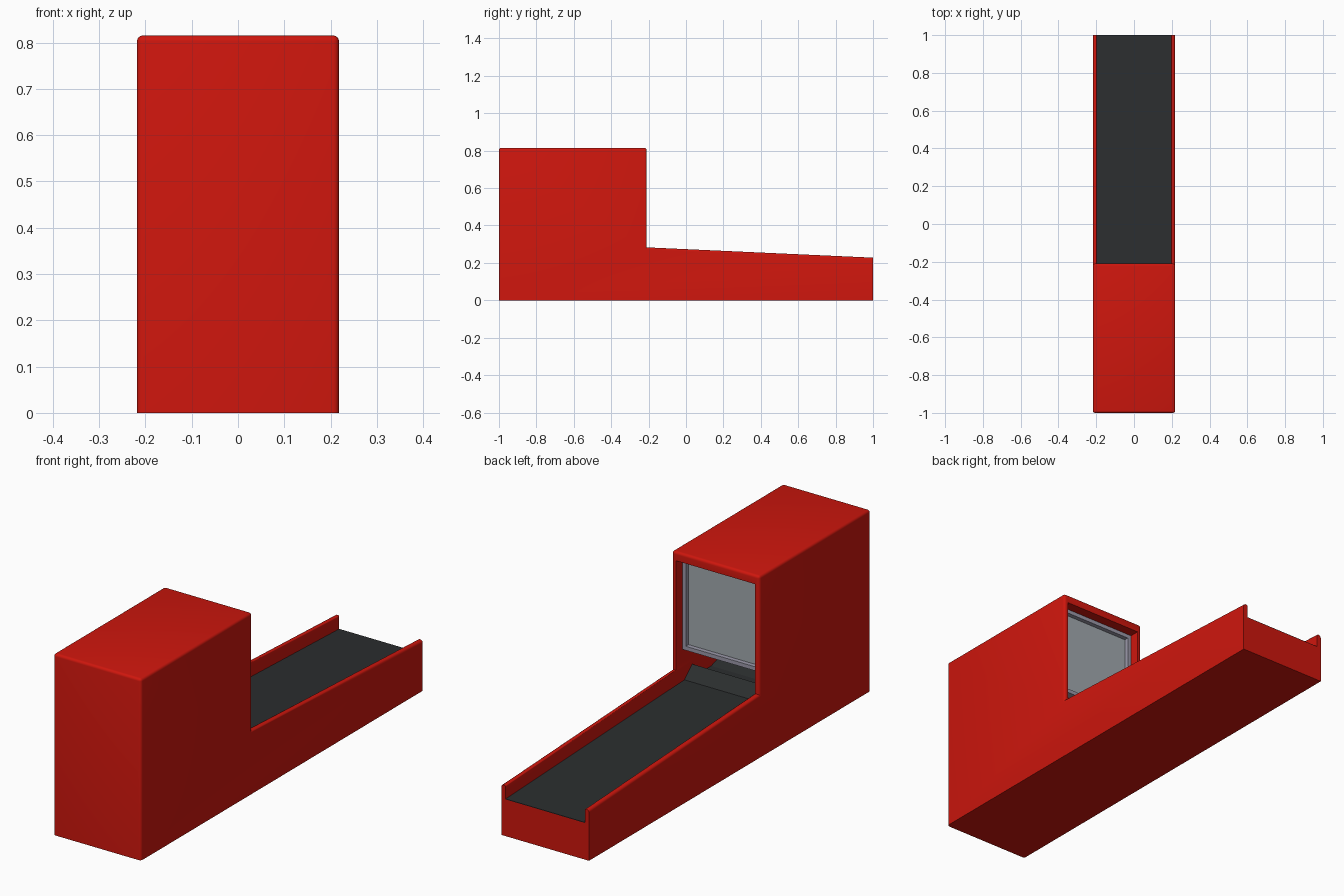
import bpy, bmesh

if "Cube" in bpy.data.objects:
    bpy.data.objects.remove(bpy.data.objects["Cube"])

W, INNER = 0.218, 0.197        # half widths: outside and between the rails
RAIL_A, RAIL_B = 0.283, 0.228  # rail height at the cabinet and at the open end
HEAD_Y, TOP = -0.21, 0.815


def material(name, rgb):
    m = bpy.data.materials.new(name)
    m.diffuse_color = (*rgb, 1)
    m.use_nodes = True
    m.node_tree.nodes["Principled BSDF"].inputs["Base Color"].default_value = m.diffuse_color
    return m


red = material("red_paint", (0.62, 0.008, 0.004))
dark = material("dark_lane", (0.024, 0.027, 0.028))
grey = material("pale_grey", (0.36, 0.40, 0.43))
lilac = material("frame_grey", (0.33, 0.32, 0.40))


def extrude_x(name, profile, half, mat=None):
    """Extrude a closed (y, z) profile across x."""
    bm = bmesh.new()
    f = bm.faces.new([bm.verts.new((-half, y, z)) for y, z in profile])
    r = bmesh.ops.extrude_face_region(bm, geom=[f])
    bmesh.ops.translate(bm, vec=(2 * half, 0, 0),
                        verts=[v for v in r["geom"] if isinstance(v, bmesh.types.BMVert)])
    bmesh.ops.recalc_face_normals(bm, faces=bm.faces)
    me = bpy.data.meshes.new(name)
    bm.to_mesh(me)
    bm.free()
    ob = bpy.data.objects.new(name, me)
    bpy.context.collection.objects.link(ob)
    if mat:
        me.materials.append(mat)
    return ob


def round_edges(ob, test, radius):
    bm = bmesh.new()
    bm.from_mesh(ob.data)
    edges = [e for e in bm.edges if test(*[v.co for v in e.verts])]
    bmesh.ops.bevel(bm, geom=edges, offset=radius, segments=4, profile=0.5, affect="EDGES")
    bm.to_mesh(ob.data)
    bm.free()


def box(name, x, y, z, mat):
    ob = extrude_x(name, [(y[0], z[0]), (y[1], z[0]), (y[1], z[1]), (y[0], z[1])],
                   (x[1] - x[0]) / 2, mat)
    ob.location.x = (x[0] + x[1]) / 2
    return ob


# cabinet: stepped side profile with softened upper edges
cabinet = extrude_x("cabinet", [(-1, 0), (1, 0), (1, RAIL_B), (HEAD_Y, RAIL_A),
                                (HEAD_Y, TOP), (-1, TOP)], W, red)


def outer(a, b):
    across = abs(a.x - b.x) > 0.1
    if across:
        return min(a.z, b.z) > 0.8
    upper = min(a.z, b.z) > 0.2
    front = max(a.y, b.y) < -0.99
    return upper or front


round_edges(cabinet, outer, 0.012)

# lane trough and target recess cut out in one piece
lane = [(1, 0.165), (-0.27, 0.215), (-0.325, 0.265), (-0.34, 0.205),
        (-0.46, 0.205), (-0.8, 0.30)]
cutter = extrude_x("recess_cutter", [(1.1, 0.161)] + lane +
                   [(-0.8, 0.36), (-0.285, 0.36), (-0.285, 0.775), (1.1, 0.775)], INNER)
cutter.hide_render = True
cut = cabinet.modifiers.new("recess", "BOOLEAN")
cut.object, cut.operation, cut.solver = cutter, "DIFFERENCE", "EXACT"
dg = bpy.context.evaluated_depsgraph_get()
result = bpy.data.meshes.new_from_object(cabinet.evaluated_get(dg))
cabinet.modifiers.clear()
cabinet.data = result
bpy.data.objects.remove(cutter)

# inner rail edges
rail = lambda y: RAIL_A + (RAIL_B - RAIL_A) * (y - HEAD_Y) / (1 - HEAD_Y)
round_edges(cabinet, lambda a, b: all(abs(abs(v.x) - INNER) < 1e-3 and v.y > HEAD_Y - 0.01
                                      and abs(v.z - rail(v.y)) < 0.003 for v in (a, b))
            and abs(a.y - b.y) > 0.5, 0.006)

# dark lane surface with its jump lip and ball pit
extrude_x("lane_surface", [(y, z + 0.002) for y, z in lane] +
          [(y, z - 0.003) for y, z in reversed(lane)], INNER, dark)

# target board with a thin raised frame
Z0, Z1, B = 0.36, 0.775, 0.018
box("target_board", (-INNER, INNER), (-0.29, -0.275), (Z0, Z1), grey)
fy = (-0.285, -0.255)
box("frame_bottom", (-INNER, INNER), fy, (Z0, Z0 + B), lilac)
box("frame_top", (-INNER, INNER), fy, (Z1 - B, Z1), lilac)
for side, x in (("left", -INNER), ("right", INNER - B)):
    box("frame_" + side, (x, x + B), fy, (Z0 + B, Z1 - B), lilac)

# smooth the rounded edges only
bpy.ops.object.select_all(action="DESELECT")
cabinet.select_set(True)
bpy.context.view_layer.objects.active = cabinet
bpy.ops.object.shade_smooth_by_angle(angle=0.6)
